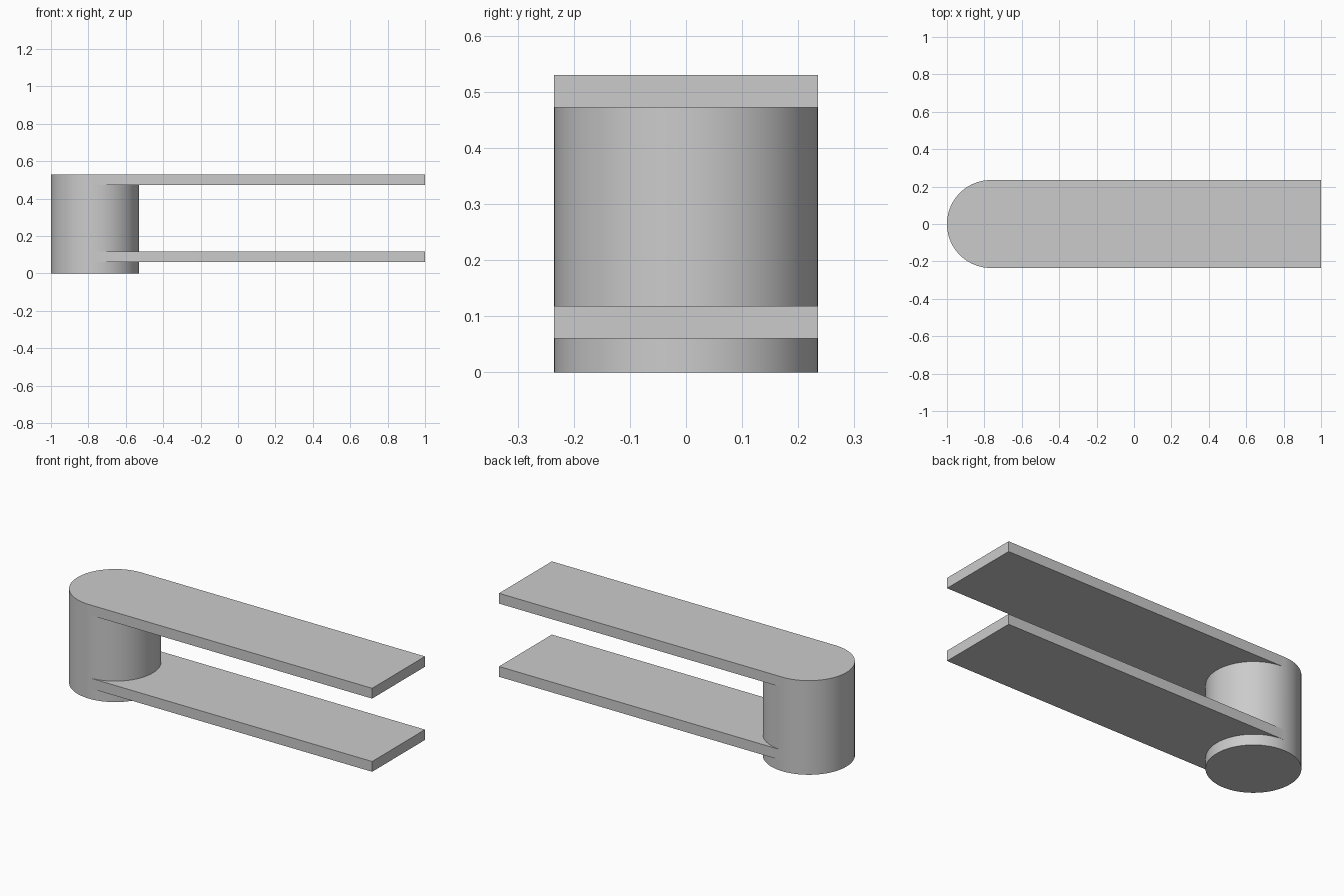
import bpy
import math

cube = bpy.data.objects.get("Cube")
if cube:
    bpy.data.objects.remove(cube, do_unlink=True)

RADIUS = 0.235
CENTRE = RADIUS - 1
HEIGHT = 0.53
THICK = 0.058

grey = bpy.data.materials.new("plain grey")
grey.use_nodes = True
colour = (0.6, 0.6, 0.6, 1)
grey.diffuse_color = colour
grey.node_tree.nodes["Principled BSDF"].inputs["Base Color"].default_value = colour


def plate(name, base):
    """Flat arm running from the column axis to the free end."""
    bpy.ops.mesh.primitive_cube_add(size=1, location=((1 + CENTRE) / 2, 0, base + THICK / 2))
    arm = bpy.context.object
    arm.name = name
    arm.scale = (1 - CENTRE, 2 * RADIUS, THICK)
    bpy.ops.object.transform_apply(location=True, rotation=False, scale=True)
    arm.data.materials.append(grey)
    return arm


# Round column
bpy.ops.mesh.primitive_cylinder_add(vertices=96, radius=RADIUS, depth=HEIGHT,
                                    location=(CENTRE, 0, HEIGHT / 2))
column = bpy.context.object
column.name = "column_with_arms"
column.data.materials.append(grey)

# Two parallel arms merged into the column
arms = [plate("lower_arm", 0.06), plate("upper_arm", HEIGHT - THICK)]
bpy.context.view_layer.objects.active = column
for arm in arms:
    union = column.modifiers.new("join " + arm.name, 'BOOLEAN')
    union.operation = 'UNION'
    union.solver = 'EXACT'
    union.object = arm
    bpy.ops.object.modifier_apply(modifier=union.name)
    bpy.data.objects.remove(arm, do_unlink=True)

# Smooth round wall with crisp rims
bpy.ops.object.select_all(action='DESELECT')
column.select_set(True)
bpy.ops.object.shade_smooth_by_angle(angle=math.radians(30))
